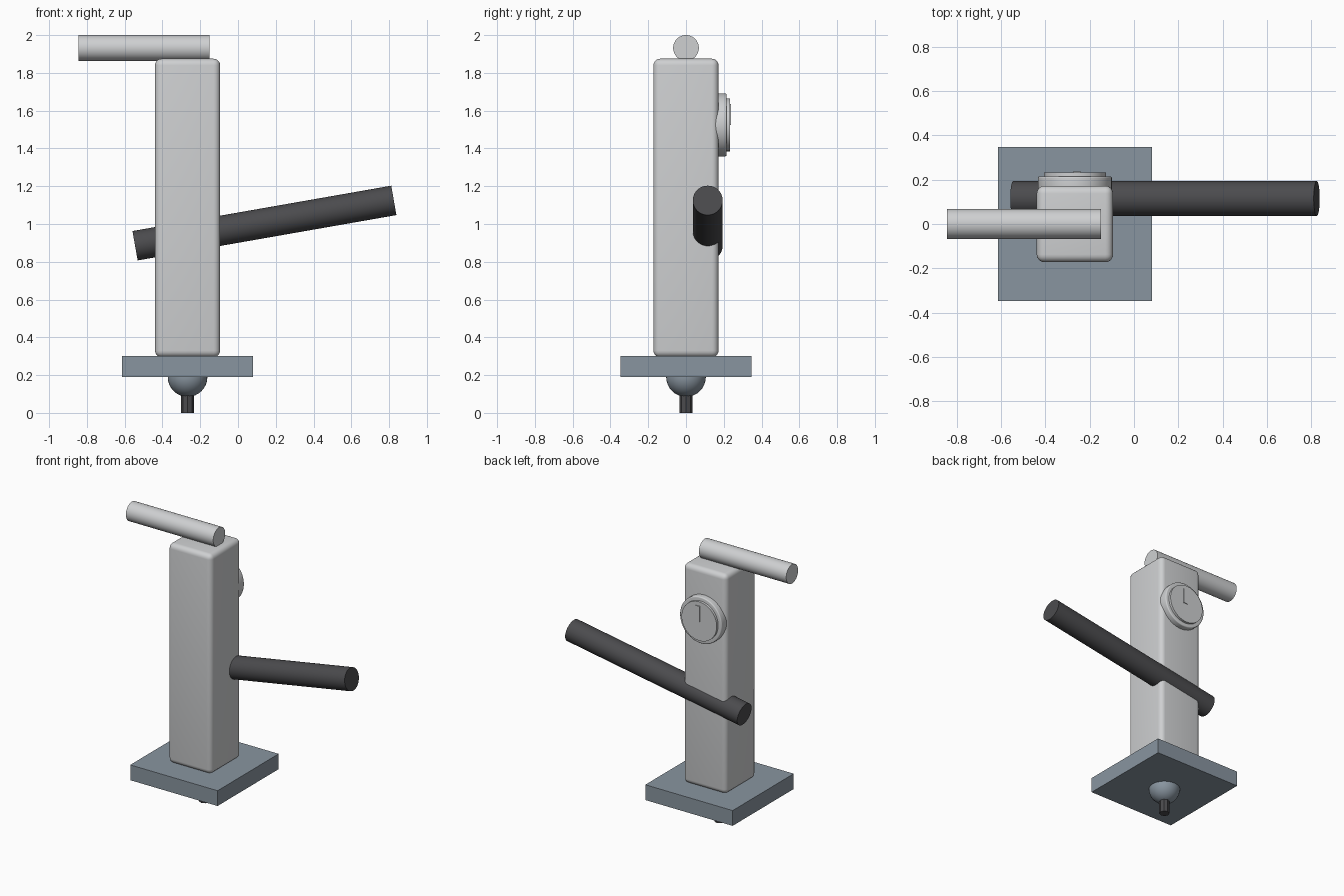
import bpy
import math
from mathutils import Vector

if "Cube" in bpy.data.objects:
    bpy.data.objects.remove(bpy.data.objects["Cube"], do_unlink=True)


def material(name, rgb):
    mat = bpy.data.materials.new(name)
    mat.use_nodes = True
    mat.diffuse_color = (*rgb, 1)
    mat.node_tree.nodes["Principled BSDF"].inputs["Base Color"].default_value = (*rgb, 1)
    return mat


light_grey = material("light grey", (0.62, 0.63, 0.64))
slate = material("slate blue grey", (0.25, 0.3, 0.35))
charcoal = material("charcoal", (0.07, 0.07, 0.075))
CX = -0.267  # centre line of the column


def finish(name, mat, bevel=0, smooth=True):
    obj = bpy.context.object
    obj.name = name
    obj.data.materials.append(mat)
    if bevel:
        mod = obj.modifiers.new("rounding", "BEVEL")
        mod.width = bevel
        mod.segments = 5
        mod.limit_method = "ANGLE"
        bpy.ops.object.modifier_apply(modifier=mod.name)
    if smooth:
        bpy.ops.object.shade_smooth_by_angle(angle=math.radians(35))
    return obj


def box(name, center, size, mat, bevel=0):
    bpy.ops.mesh.primitive_cube_add(size=1, location=center)
    bpy.context.object.scale = size
    bpy.ops.object.transform_apply(location=False, rotation=False, scale=True)
    return finish(name, mat, bevel, smooth=bevel > 0)


def rod(name, start, end, radius, mat, sides=48, bevel=0):
    a, b = Vector(start), Vector(end)
    bpy.ops.mesh.primitive_cylinder_add(
        vertices=sides, radius=radius, depth=(b - a).length, location=(a + b) / 2,
        rotation=(b - a).to_track_quat("Z", "Y").to_euler())
    return finish(name, mat, bevel, smooth=sides > 12)


# Base plate with ball and pin underneath
box("base_plate", (CX, 0, 0.245), (0.695, 0.695, 0.11), slate)
bpy.ops.mesh.primitive_uv_sphere_add(segments=32, ring_count=16, radius=0.105,
                                     location=(CX, 0, 0.19))
finish("base_ball", slate)
rod("base_pin", (CX, 0, 0), (CX, 0, 0.12), 0.035, charcoal, sides=8)

# Column and top bar
box("column", (CX, 0, 1.085), (0.345, 0.345, 1.58), light_grey, bevel=0.035)
rod("top_bar", (-0.845, 0, 1.932), (-0.15, 0, 1.932), 0.068, light_grey)

# Sloping lever through the rear of the column
rod("lever", (-0.545, 0.115, 0.885), (0.825, 0.115, 1.125), 0.079, charcoal)

# Round dial on the back
DIAL_Z = 1.525
rod("dial_rim", (CX, 0.15, DIAL_Z), (CX, 0.215, DIAL_Z), 0.167, light_grey, bevel=0.008)
rod("dial_face", (CX, 0.2, DIAL_Z), (CX, 0.232, DIAL_Z), 0.14, light_grey)
box("dial_hand", (CX + 0.01, 0.233, DIAL_Z + 0.055), (0.035, 0.008, 0.11), light_grey)
